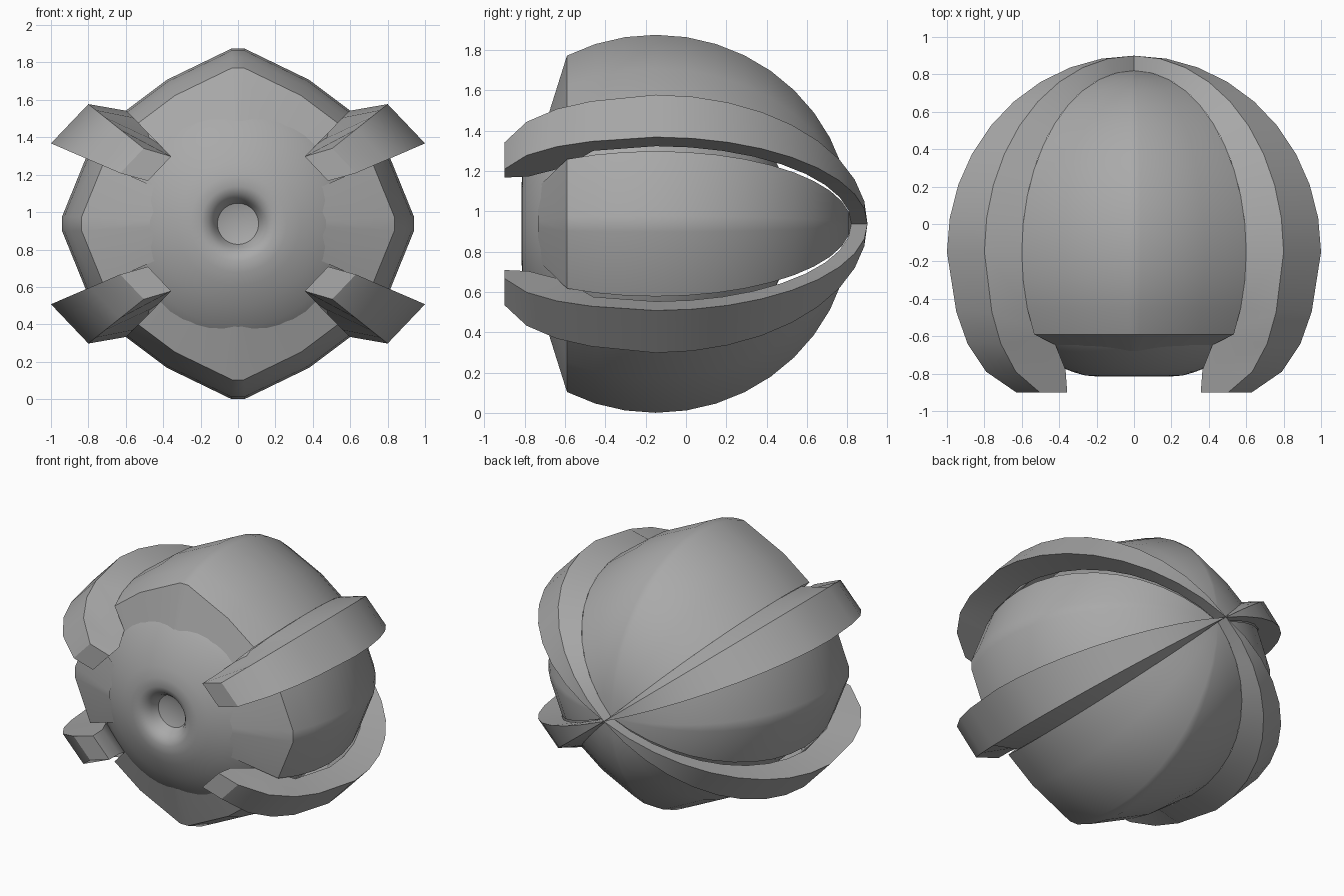
import bpy, bmesh
from math import sin, cos, pi, radians
from mathutils import Vector

cube = bpy.data.objects.get("Cube")
if cube:
    bpy.data.objects.remove(cube, do_unlink=True)

MID_Y, MID_Z = -0.15, 0.9375   # widest ring of the ball

grey = bpy.data.materials.new("plain_grey")
grey.use_nodes = True
colour = (0.4, 0.4, 0.4, 1)
grey.diffuse_color = colour
grey.node_tree.nodes["Principled BSDF"].inputs["Base Color"].default_value = colour


def loft(name, rings, closed, caps=False, angle=30):
    """Skin a list of equal-length point rings."""
    bm = bmesh.new()
    rows = [[bm.verts.new(p) for p in ring] for ring in rings]
    n = len(rings[0])
    for a, b in zip(rows, rows[1:]):
        for i in range(n if closed else n - 1):
            j = (i + 1) % n
            bm.faces.new((a[i], a[j], b[j], b[i]))
    if caps:
        bm.faces.new(rows[0])
    bmesh.ops.remove_doubles(bm, verts=bm.verts, dist=0.0005)
    bmesh.ops.recalc_face_normals(bm, faces=bm.faces)
    # open shells: make the skin face away from the middle of the ball
    if not closed:
        total = sum(f.normal.dot(f.calc_center_median() - Vector((0, MID_Y, MID_Z))) for f in bm.faces)
        if total < 0:
            bmesh.ops.reverse_faces(bm, faces=bm.faces)
    mesh = bpy.data.meshes.new(name)
    bm.to_mesh(mesh)
    bm.free()
    mesh.materials.append(grey)
    obj = bpy.data.objects.new(name, mesh)
    bpy.context.collection.objects.link(obj)
    bpy.ops.object.select_all(action='DESELECT')
    obj.select_set(True)
    bpy.context.view_layer.objects.active = obj
    bpy.ops.object.shade_smooth_by_angle(angle=radians(angle))
    return obj


def ring(section, scale, y):
    return [(x * scale, y, MID_Z + z * scale) for x, z in section]


# Inner ball with a dimple in the front
profile = [(0, -0.70), (0.06, -0.70), (0.11, -0.715), (0.13, -0.765), (0.16, -0.80),
           (0.2, -0.815), (0.26, -0.81), (0.33, -0.79), (0.44, -0.745), (0.55, -0.68),
           (0.66, -0.59), (0.74, -0.46), (0.78, -0.3), (0.78, -0.1), (0.6, 0.3), (0, 0.6)]
N = 48
loft("inner_ball", [[(r * cos(2 * pi * i / N), y, MID_Z + r * sin(2 * pi * i / N))
                     for i in range(N)] for r, y in profile], True, angle=50)


# Four ridged shell panels with a lip that folds in to the ball
def panel(name, half, lip_scale, lip_y, to_world):
    section = [to_world(-w, h) for w, h in reversed(half)] + [to_world(w, h) for w, h in half]
    rings = [ring(section, cos(radians(t)), MID_Y + 0.97 * sin(radians(t)))
             for t in range(90, -19, -9)]
    rings.append(ring(section, 0.89, -0.59))
    rings.append(ring(section, lip_scale, lip_y))
    loft(name, rings, False)


tall = [(0.035, 0.937), (0.38, 0.77), (0.6, 0.605)]
wide = [(0.04, 0.94), (0.36, 0.81)]
panel("top_panel", tall, 0.5, -0.705, lambda w, h: (w, h))
panel("bottom_panel", tall, 0.5, -0.705, lambda w, h: (w, -h))
panel("left_panel", wide, 0.5, -0.735, lambda w, h: (h, w))
panel("right_panel", wide, 0.5, -0.735, lambda w, h: (-h, w))

# Four curved claws: each corner of the section follows its own meridian
OUTER = [(0.8, 0.64), (1.0, 0.43)]
INNER = [(0.81, 0.385), (0.6, 0.605)]
stations = [(cos(radians(t)), MID_Y + 1.05 * sin(radians(t)),
             cos(radians(t)), MID_Y + 0.97 * sin(radians(t))) for t in range(90, -1, -10)]
stations += [(0.95, -0.47, 0.94, -0.46), (0.89, -0.64, 0.73, -0.6),
             (0.79, -0.79, 0.61, -0.78), (0.63, -0.9, 0.595, -0.9)]
for side, sx in (("left", 1), ("right", -1)):
    for level, sz in (("upper", 1), ("lower", -1)):
        outer = [(sx * x, sz * z) for x, z in OUTER]
        inner = [(sx * x, sz * z) for x, z in INNER]
        rings = [ring(outer, so, yo) + ring(inner, si, yi) for so, yo, si, yi in reversed(stations)]
        loft(f"{level}_{side}_claw", rings, True, caps=True)
